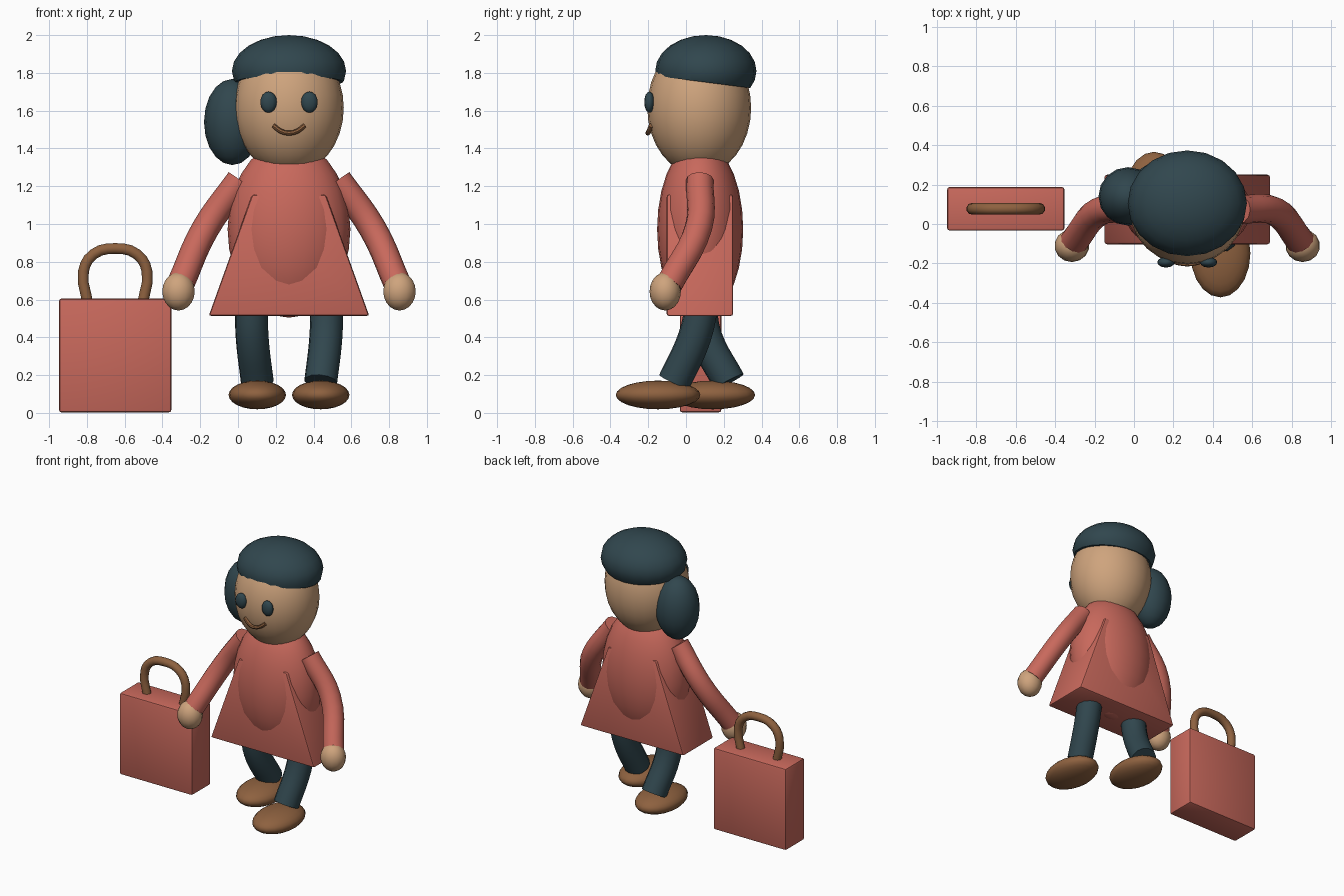
import bpy, bmesh, math
from mathutils import Vector, Matrix

old = bpy.data.objects.get("Cube")
if old:
    bpy.data.objects.remove(old, do_unlink=True)

MID = 0.27    # x of the figure's centre plane
BODY_Y = 0.075


def material(name, rgb):
    m = bpy.data.materials.new(name)
    m.use_nodes = True
    m.diffuse_color = (*rgb, 1)
    m.node_tree.nodes["Principled BSDF"].inputs["Base Color"].default_value = (*rgb, 1)
    return m


CORAL = material("coral cloth", (0.58, 0.14, 0.107))
TEAL = material("dark teal", (0.03, 0.062, 0.076))
SKIN = material("skin", (0.62, 0.37, 0.205))
BROWN = material("brown leather", (0.27, 0.12, 0.05))


def activate(ob):
    bpy.ops.object.select_all(action='DESELECT')
    ob.select_set(True)
    bpy.context.view_layer.objects.active = ob


def finish(ob, mat, angle):
    ob.data.materials.clear()
    ob.data.materials.append(mat)
    activate(ob)
    bpy.ops.object.shade_smooth_by_angle(angle=math.radians(angle))
    return ob


def from_bmesh(name, bm, mat, angle=40):
    bmesh.ops.recalc_face_normals(bm, faces=bm.faces)
    me = bpy.data.meshes.new(name)
    bm.to_mesh(me)
    bm.free()
    ob = bpy.data.objects.new(name, me)
    bpy.context.collection.objects.link(ob)
    return finish(ob, mat, angle)


def ellipsoid(name, mat, centre, radii, segs=20, rings=12, cut=None):
    bm = bmesh.new()
    place = Matrix.Translation(centre) @ Matrix.Diagonal((*radii, 1))
    bmesh.ops.create_uvsphere(bm, u_segments=segs, v_segments=rings, radius=1, matrix=place)
    if cut:
        # Keep what lies above the plane and close the underside
        point, normal = cut
        geom = bm.verts[:] + bm.edges[:] + bm.faces[:]
        res = bmesh.ops.bisect_plane(bm, geom=geom, plane_co=point, plane_no=normal, clear_inner=True)
        rim = [e for e in res["geom_cut"] if isinstance(e, bmesh.types.BMEdge)]
        bmesh.ops.contextual_create(bm, geom=rim)
    return from_bmesh(name, bm, mat, 50)


def tapered_box(name, mat, low, high, top_scale=1.0, bevel=0.012):
    bm = bmesh.new()
    low, high = Vector(low), Vector(high)
    bmesh.ops.create_cube(bm, size=1)
    for v in bm.verts:
        if v.co.z > 0:
            v.co.x *= top_scale
        v.co = (low + high) / 2 + v.co * (high - low)
    bmesh.ops.bevel(bm, geom=bm.edges[:], offset=bevel, segments=2, profile=0.5, affect='EDGES')
    return from_bmesh(name, bm, mat, 35)


def tube(name, mat, points, radius, steps=4, sides=12):
    cu = bpy.data.curves.new(name, 'CURVE')
    cu.dimensions = '3D'
    cu.bevel_depth = radius
    cu.bevel_resolution = (sides - 4) // 2
    cu.resolution_u = steps
    cu.use_fill_caps = True
    sp = cu.splines.new('BEZIER')
    sp.bezier_points.add(len(points) - 1)
    for bp, p in zip(sp.bezier_points, points):
        bp.co = p
        bp.handle_left_type = bp.handle_right_type = 'AUTO'
    ob = bpy.data.objects.new(name, cu)
    bpy.context.collection.objects.link(ob)
    activate(ob)
    bpy.ops.object.convert(target='MESH')
    return finish(bpy.context.view_layer.objects.active, mat, 45)


# Head, cap and side bun
ellipsoid("head", SKIN, (MID, 0.07, 1.615), (0.29, 0.275, 0.355), 24, 16)
ellipsoid("cap", TEAL, (MID, 0.105, 1.81), (0.302, 0.268, 0.19), 20, 12,
          cut=((MID, 0.09, 1.752), (0, 0.128, 1)))
ellipsoid("hair_bun", TEAL, (-0.03, 0.14, 1.54), (0.15, 0.148, 0.228), 16, 10)

# Smile
tube("smile", BROWN, [(MID - 0.083, -0.185, 1.522), (MID - 0.045, -0.196, 1.492),
                      (MID, -0.202, 1.481), (MID + 0.045, -0.196, 1.492),
                      (MID + 0.083, -0.185, 1.522)], 0.013, 2, 8)

# Body and flared dress
ellipsoid("body", CORAL, (MID, BODY_Y, 0.972), (0.325, 0.228, 0.468), 24, 14)
tapered_box("dress_skirt", CORAL, (MID - 0.425, -0.103, 0.513),
            (MID + 0.425, 0.25, 1.155), top_scale=0.46, bevel=0.014)

# Paired parts: the left side is +x
for side, s in (("left", 1), ("right", -1)):
    ellipsoid(side + "_eye", TEAL, (MID + s * 0.108, -0.194, 1.645), (0.044, 0.027, 0.056), 12, 8)
    tube(side + "_arm", CORAL, [(MID + s * 0.26, 0.073, 1.232), (MID + s * 0.44, 0.066, 0.98),
                                (MID + s * 0.575, -0.09, 0.68)], 0.073, 5)
    ellipsoid(side + "_hand", SKIN, (MID + s * 0.585, -0.11, 0.643), (0.088, 0.083, 0.101), 14, 10)

    # Walking stride: left foot forward, right foot back
    if s > 0:
        ys, shoe_y = (0.09, 0.045, -0.062), -0.148
    else:
        ys, shoe_y = (0.07, 0.105, 0.228), 0.142
    xs, zs = (0.2, 0.195, 0.168), (0.6, 0.4, 0.165)
    tube(side + "_leg", TEAL, [(MID + s * x, y, z) for x, y, z in zip(xs, ys, zs)], 0.088, 5)
    ellipsoid(side + "_shoe", BROWN, (MID + s * 0.168, shoe_y, 0.095), (0.152, 0.224, 0.076), 20, 12)

# Suitcase and its arched handle
CASE_X, CASE_Y = -0.65, 0.077
tapered_box("suitcase", CORAL, (CASE_X - 0.297, CASE_Y - 0.11, 0.003),
            (CASE_X + 0.297, CASE_Y + 0.11, 0.605))
half = [(0.145, 0.58), (0.168, 0.75), (0.115, 0.84)]
arch = [(-x, z) for x, z in half] + [(0, 0.87)] + half[::-1]
tube("suitcase_handle", BROWN, [(CASE_X + x, CASE_Y, z) for x, z in arch], 0.03, 3, 10)
